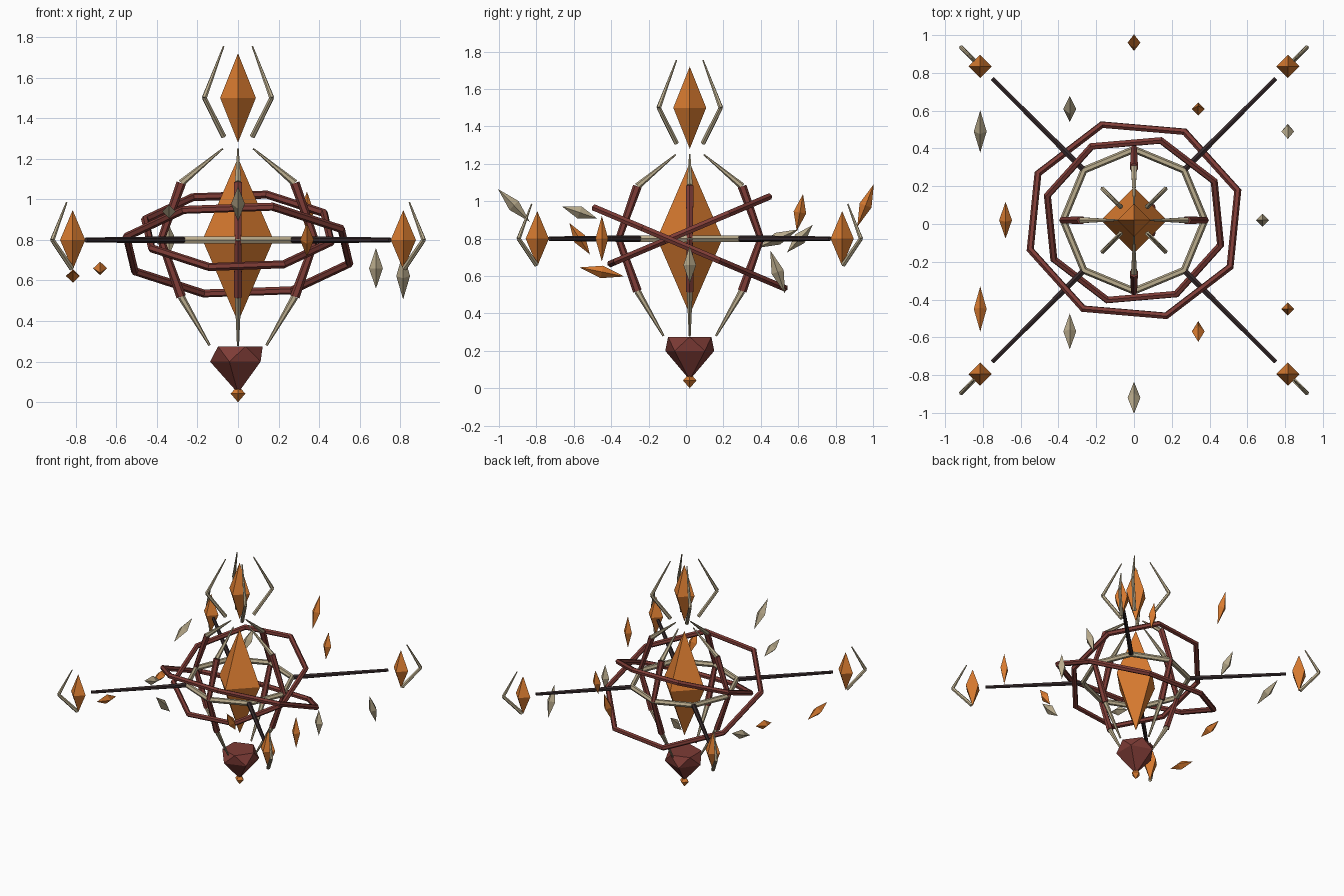
import bpy, bmesh, math
from mathutils import Vector, Matrix

cube = bpy.data.objects.get("Cube")
if cube:
    bpy.data.objects.remove(cube, do_unlink=True)

CENTRE = Vector((0, 0.02, 0))
MID = 0.8  # height of the main core


def material(name, rgb):
    m = bpy.data.materials.new(name)
    m.use_nodes = True
    colour = (*rgb, 1)
    m.diffuse_color = colour
    m.node_tree.nodes["Principled BSDF"].inputs["Base Color"].default_value = colour
    return m


orange = material("amber orange", (0.70, 0.20, 0.03))
red = material("dark red", (0.21, 0.045, 0.037))
tan = material("bone tan", (0.50, 0.42, 0.27))
dark = material("charcoal brown", (0.037, 0.023, 0.025))


def finish(name, bm, mat):
    mesh = bpy.data.meshes.new(name)
    bmesh.ops.recalc_face_normals(bm, faces=bm.faces)
    bm.to_mesh(mesh)
    bm.free()
    mesh.materials.append(mat)
    ob = bpy.data.objects.new(name, mesh)
    ob.location = CENTRE
    bpy.context.collection.objects.link(ob)
    return ob


def crystal(name, pos, radius, half, mat, tilt=0):
    """Four-sided double pyramid."""
    bm = bmesh.new()
    bmesh.ops.create_uvsphere(bm, u_segments=4, v_segments=2, radius=1)
    bm.transform(Matrix.Translation(pos) @ Matrix.Rotation(tilt, 4, 'X')
                 @ Matrix.Diagonal((radius, radius, half, 1)))
    return finish(name, bm, mat)


def limb(name, angle, sections, mat):
    """Tapered six-sided rods; each section is start, end, start radius, end
    radius, with points given as (distance outward, height)."""
    bm = bmesh.new()
    for (r0, z0), (r1, z1), w0, w1 in sections:
        a, b = Vector((r0, 0, z0)), Vector((r1, 0, z1))
        d = b - a
        turn = d.to_track_quat('Z', 'Y').to_matrix().to_4x4()
        bmesh.ops.create_cone(bm, cap_ends=True, segments=6, radius1=w0, radius2=w1,
                              depth=d.length,
                              matrix=Matrix.Translation((a + b) / 2) @ turn)
    bm.transform(Matrix.Rotation(angle, 4, 'Z'))
    return finish(name, bm, mat)


def ring(name, z, radius, tube, mat, spin=0, tilt=0):
    """Eight-cornered hoop."""
    bpy.ops.mesh.primitive_torus_add(major_segments=8, minor_segments=6,
                                     major_radius=radius, minor_radius=tube)
    ob = bpy.context.object
    ob.name = name
    ob.data.transform(Matrix.Rotation(tilt, 4, 'X') @ Matrix.Rotation(spin, 4, 'Z'))
    ob.location = CENTRE + Vector((0, 0, z))
    ob.rotation_euler = (0, 0, 0)
    ob.data.materials.clear()
    ob.data.materials.append(mat)
    for p in ob.data.polygons:
        p.use_smooth = False
    return ob


# Main core and upper crystal
crystal("core_crystal", (0, 0, MID), 0.175, 0.405, orange)
crystal("upper_crystal", (0, 0, 1.5), 0.088, 0.22, orange)

# Hoops round the core
ring("level_ring", MID, 0.375, 0.02, tan)
ring("inner_tilted_ring", 0.845, 0.48, 0.02, red, spin=-0.3, tilt=0.4)
ring("outer_tilted_ring", 0.75, 0.575, 0.02, red, spin=0.3, tilt=-0.4)

sides = ["left", "back", "right", "front"]
corners = ["back_left", "back_right", "front_right", "front_left"]
for i in range(4):
    # Cage ribs with pale talons above and below
    a = i * math.pi / 2
    limb(sides[i] + "_rib", a,
         [((0.28, MID + s * 0.28), (0.38, MID), 0.024, 0.018) for s in (1, -1)], red)
    limb(sides[i] + "_talons", a,
         [((0.28, 1.08), (0.075, 1.25), 0.018, 0.004),
          ((0.28, 0.52), (0.14, 0.28), 0.018, 0.006)], tan)

    # Claws round the upper crystal
    a += math.pi / 4
    limb(corners[i] + "_upper_claw", a,
         [((0.1, 1.31), (0.235, 1.5), 0.014, 0.012),
          ((0.235, 1.5), (0.1, 1.755), 0.013, 0.004)], tan)

    # Diagonal arms with end crystals and claws
    k = math.sqrt(2)
    limb(corners[i] + "_arm", a,
         [((0.27 * k, MID), (0.75 * k, MID), 0.018, 0.012)], dark)
    end = Matrix.Rotation(a, 4, 'Z') @ Vector((0.815 * k, 0, MID))
    crystal(corners[i] + "_end_crystal", end, 0.062, 0.147, orange)
    limb(corners[i] + "_end_claw", a,
         [((0.82 * k, 0.66), (0.915 * k, MID), 0.014, 0.012),
          ((0.915 * k, MID), (0.845 * k, 0.985), 0.012, 0.004)], tan)

# Faceted pedestal gem with a flat top, and the small tip below it
bm = bmesh.new()
bmesh.ops.create_icosphere(bm, subdivisions=1, radius=1)
for v in bm.verts:
    upper = v.co.z > 0
    width = 0.136 if upper else 0.154
    if upper:
        z = 0.275
    else:
        z = 0.045 if v.co.z < -0.9 else 0.2
    v.co = (v.co.x * width, v.co.y * width, z)
finish("pedestal_gem", bm, red)
crystal("pedestal_tip", (0, 0, 0.042), 0.036, 0.042, orange)

# Floating shards in a circle, alternately near and far
tilts = [0, 0.33, -0.17, -0.37, -0.75, -1.15, 1.8, 1.37, 1.24, 0.77, 0.58, 0]
levels = [-0.14, 0.14, 0]
for i, tilt in enumerate(tilts):
    far = i % 2
    a = i * math.pi / 6
    dist = 0.94 if far else 0.68
    z = MID + levels[i // 2 % 3] * (1.27 if far else 1)
    crystal(f"shard_{i + 1}", (dist * math.cos(a), dist * math.sin(a), z), 0.034,
            0.122 if far else 0.1, orange if i // 2 % 2 else tan, tilt)
